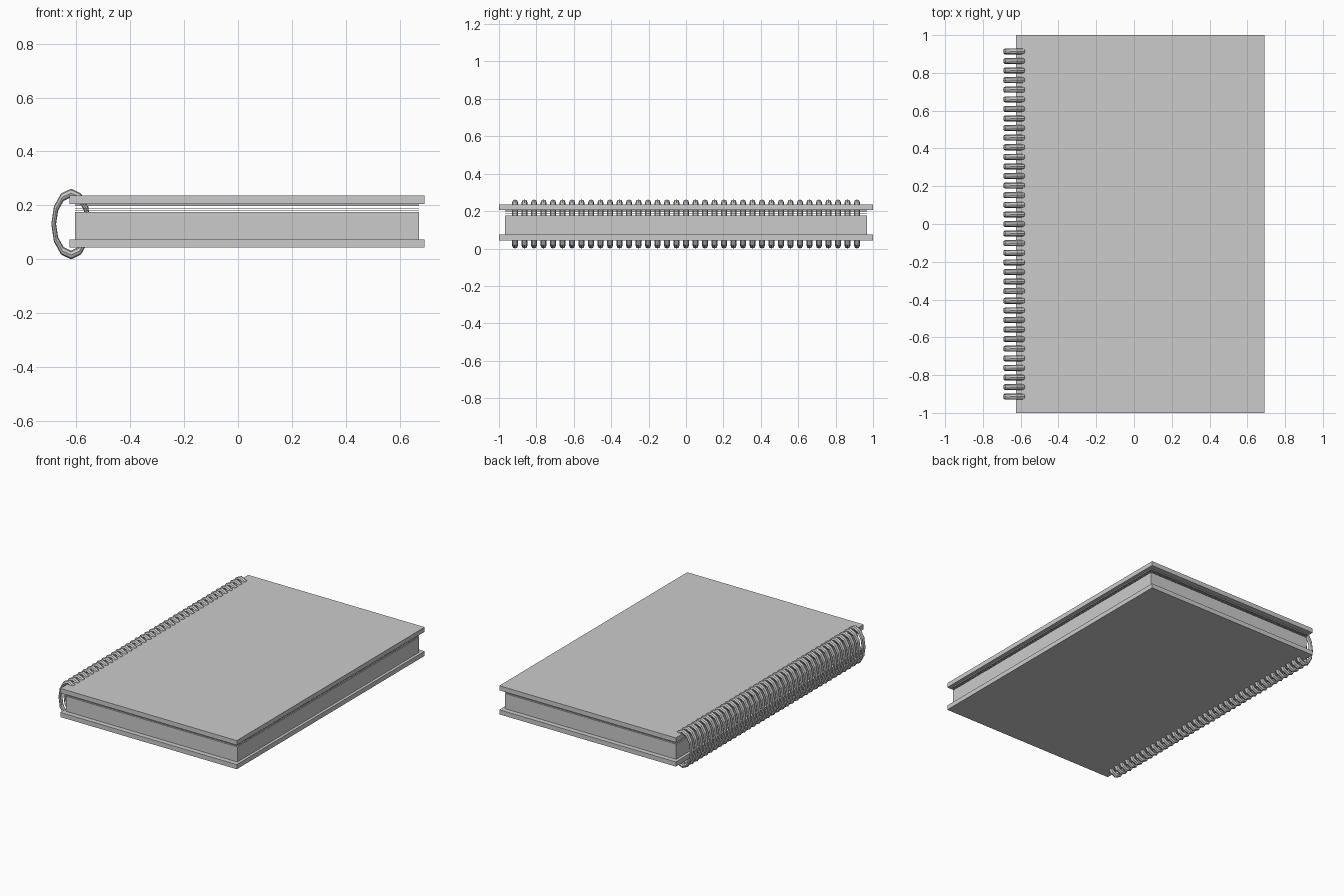
import bpy, bmesh
from math import cos, sin, tau

if "Cube" in bpy.data.objects:
    bpy.data.objects.remove(bpy.data.objects["Cube"])


def box(name, x0, x1, y, z0, z1):
    bm = bmesh.new()
    bmesh.ops.create_cube(bm, size=1)
    for v in bm.verts:
        v.co.x = x0 if v.co.x < 0 else x1
        v.co.y = -y if v.co.y < 0 else y
        v.co.z = z0 if v.co.z < 0 else z1
    me = bpy.data.meshes.new(name)
    bm.to_mesh(me)
    bm.free()
    ob = bpy.data.objects.new(name, me)
    bpy.context.collection.objects.link(ob)
    return ob


# Covers
box("back_cover", -0.624, 0.691, 1.0, 0.043, 0.074)
box("front_cover", -0.624, 0.691, 1.0, 0.205, 0.236)

# Solid block of pages and loose sheets above it
box("page_block", -0.604, 0.672, 0.967, 0.073, 0.176)
for i, (z0, z1) in enumerate([(0.181, 0.183), (0.188, 0.191), (0.197, 0.204)]):
    box(f"loose_sheet_{i + 1}", -0.604, 0.672, 0.967, z0, z1)

# Binding ring: 12-sided torus flattened into an oval
SEG, SIDES = 12, 8
MAJOR, MINOR, SQUASH = 0.115, 0.016, 0.56
bm = bmesh.new()
loops = []
for i in range(SEG):
    a = tau * i / SEG
    loop = []
    for j in range(SIDES):
        b = tau * j / SIDES
        r = MAJOR + MINOR * cos(b)
        loop.append(bm.verts.new((r * cos(a) * SQUASH, MINOR * sin(b), r * sin(a))))
    loops.append(loop)
for i in range(SEG):
    p, q = loops[i], loops[(i + 1) % SEG]
    for j in range(SIDES):
        k = (j + 1) % SIDES
        bm.faces.new((p[j], p[k], q[k], q[j]))
bmesh.ops.recalc_face_normals(bm, faces=bm.faces)
me = bpy.data.meshes.new("binding_rings")
bm.to_mesh(me)
bm.free()
rings = bpy.data.objects.new("binding_rings", me)
bpy.context.collection.objects.link(rings)
rings.location = (-0.619, -0.914, 0.131)

# Row of rings along the spine
arr = rings.modifiers.new("row", 'ARRAY')
arr.count = 37
arr.use_relative_offset = False
arr.use_constant_offset = True
arr.constant_offset_displace = (0, 1.828 / 36, 0)
